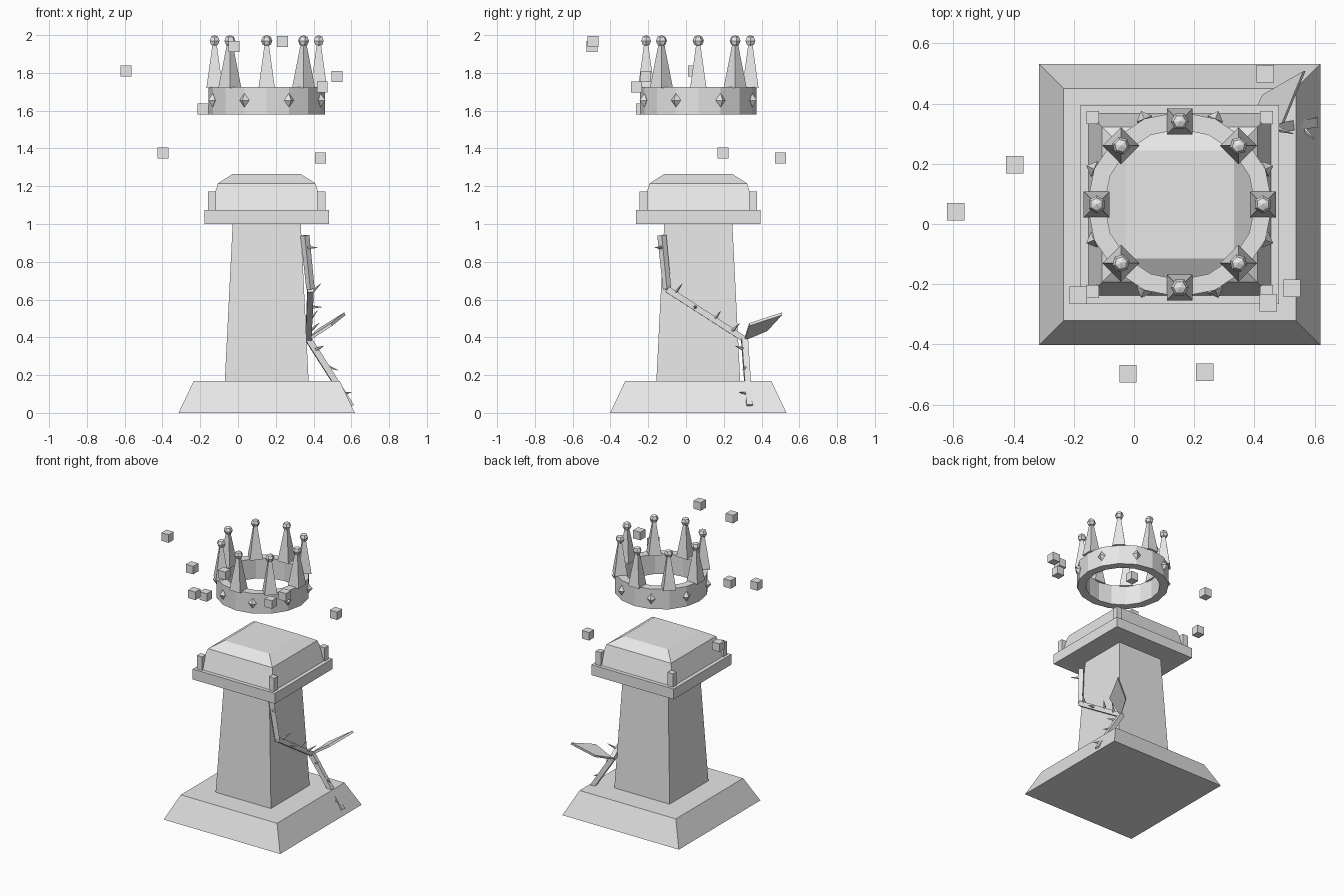
import bpy, bmesh, math
from mathutils import Vector, Matrix

if "Cube" in bpy.data.objects:
    bpy.data.objects.remove(bpy.data.objects["Cube"])

CX, CY = 0.152, 0.065   # axis of the pedestal

grey = bpy.data.materials.new("stone grey")
grey.diffuse_color = (0.8, 0.8, 0.8, 1)
grey.use_nodes = True
grey.node_tree.nodes["Principled BSDF"].inputs["Base Color"].default_value = grey.diffuse_color


def finish(name, bm):
    bmesh.ops.recalc_face_normals(bm, faces=bm.faces)
    me = bpy.data.meshes.new(name)
    bm.to_mesh(me)
    bm.free()
    me.materials.append(grey)
    ob = bpy.data.objects.new(name, me)
    bpy.context.collection.objects.link(ob)
    return ob


def stack(name, levels):
    """Square solid through (half width, z) levels on the pedestal axis."""
    bm = bmesh.new()
    loops = [[bm.verts.new((CX + sx * h, CY + sy * h, z))
              for sx, sy in ((-1, -1), (1, -1), (1, 1), (-1, 1))] for h, z in levels]
    for a, b in zip(loops, loops[1:]):
        for i in range(4):
            j = (i + 1) % 4
            bm.faces.new((a[i], a[j], b[j], b[i]))
    bm.faces.new(loops[0])
    bm.faces.new(loops[-1])
    return finish(name, bm)


def box(name, centre, size):
    bm = bmesh.new()
    bmesh.ops.create_cube(bm, size=1, matrix=Matrix.Translation(centre) @ Matrix.Diagonal((*size, 1)))
    return finish(name, bm)


def rod(name, a, b, r1, r2, sides, spin=0.0):
    """Tapered prism from point a to point b."""
    a, b = Vector(a), Vector(b)
    d = b - a
    rot = d.to_track_quat('Z', 'Y').to_matrix().to_4x4()
    bm = bmesh.new()
    bmesh.ops.create_cone(bm, cap_ends=True, segments=sides, radius1=r1, radius2=r2, depth=d.length,
                          matrix=Matrix.Translation((a + b) / 2) @ rot @ Matrix.Rotation(spin, 4, 'Z'))
    return finish(name, bm)


# Pedestal
stack("base", [(0.467, 0), (0.386, 0.17)])
stack("pillar", [(0.222, 0.165), (0.18, 1.005)])
stack("cap_slab", [(0.33, 1.0), (0.33, 1.075)])
stack("cushion", [(0.304, 1.07), (0.258, 1.215), (0.18, 1.265)])
for sx in (-1, 1):
    for sy in (-1, 1):
        box("corner_post", (CX + sx * 0.289, CY + sy * 0.289, 1.122), (0.043, 0.043, 0.1))

# Crown band
bm = bmesh.new()
N = 16
rings = []
for k in range(N):
    t = 2 * math.pi * k / N
    rings.append([bm.verts.new((CX + r * math.cos(t), CY + r * math.sin(t), z))
                  for r, z in ((0.308, 1.58), (0.308, 1.725), (0.25, 1.725), (0.25, 1.58))])
for k in range(N):
    a, b = rings[k], rings[(k + 1) % N]
    for i in range(4):
        j = (i + 1) % 4
        bm.faces.new((a[i], b[i], b[j], a[j]))
finish("crown_band", bm)

# Crown spikes with balls, and gems between them
for k in range(8):
    t = math.pi / 4 * k
    x, y = CX + 0.276 * math.cos(t), CY + 0.276 * math.sin(t)
    bm = bmesh.new()
    bmesh.ops.create_cone(bm, cap_ends=True, segments=4, radius1=0.061, radius2=0.012, depth=0.25,
                          matrix=Matrix.Translation((x, y, 1.845)) @ Matrix.Rotation(t + math.pi / 4, 4, 'Z'))
    finish("crown_spike", bm)
    bm = bmesh.new()
    bmesh.ops.create_uvsphere(bm, u_segments=6, v_segments=4, radius=0.03,
                              matrix=Matrix.Translation((x, y, 1.97)) @ Matrix.Rotation(t, 4, 'Z'))
    finish("spike_ball", bm)

    t += math.pi / 8
    bm = bmesh.new()
    bmesh.ops.create_uvsphere(bm, u_segments=4, v_segments=2, radius=1,
                              matrix=Matrix.Translation((CX + 0.308 * math.cos(t), CY + 0.308 * math.sin(t), 1.655))
                              @ Matrix.Rotation(t, 4, 'Z') @ Matrix.Diagonal((0.028, 0.028, 0.037, 1)))
    finish("crown_gem", bm)

# Floating cubes
for c in ((-0.593, 0.04, 1.81), (-0.397, 0.197, 1.375), (-0.02, -0.497, 1.94), (0.235, -0.493, 1.965),
          (0.525, -0.213, 1.78), (0.446, -0.262, 1.725), (-0.185, -0.237, 1.61), (0.436, 0.5, 1.35)):
    box("floating_cube", c, (0.058, 0.058, 0.058))

# Vine stem
path = [(0.354, -0.128, 0.94), (0.384, -0.10, 0.655), (0.373, 0.31, 0.39), (0.598, 0.335, 0.035)]
for a, b in zip(path, path[1:]):
    rod("vine_stem", a, b, 0.024, 0.022, 4, math.pi / 4)

# Thorns
for a, b in (((0.36, -0.12, 0.875), (0.42, -0.165, 0.875)),
             ((0.38, -0.06, 0.63), (0.44, -0.02, 0.685)),
             ((0.38, 0.05, 0.56), (0.445, 0.045, 0.56)),
             ((0.378, 0.15, 0.495), (0.42, 0.185, 0.54)),
             ((0.375, 0.24, 0.43), (0.43, 0.285, 0.475)),
             ((0.41, 0.31, 0.335), (0.455, 0.26, 0.355)),
             ((0.46, 0.32, 0.25), (0.53, 0.30, 0.225)),
             ((0.55, 0.33, 0.10), (0.60, 0.28, 0.11)),
             ((0.58, 0.335, 0.05), (0.61, 0.355, 0.04))):
    rod("thorn", a, b, 0.012, 0.001, 5)

# Leaf
bm = bmesh.new()
leaf = [Vector(p) for p in ((0.375, 0.31, 0.39), (0.495, 0.335, 0.468), (0.566, 0.508, 0.525), (0.43, 0.43, 0.44))]
n = (leaf[2] - leaf[0]).cross(leaf[3] - leaf[1]).normalized() * 0.008
top = [bm.verts.new(p + n) for p in leaf]
low = [bm.verts.new(p - n) for p in leaf]
bm.faces.new(top)
bm.faces.new(low[::-1])
for i in range(4):
    j = (i + 1) % 4
    bm.faces.new((top[i], low[i], low[j], top[j]))
finish("leaf", bm)
